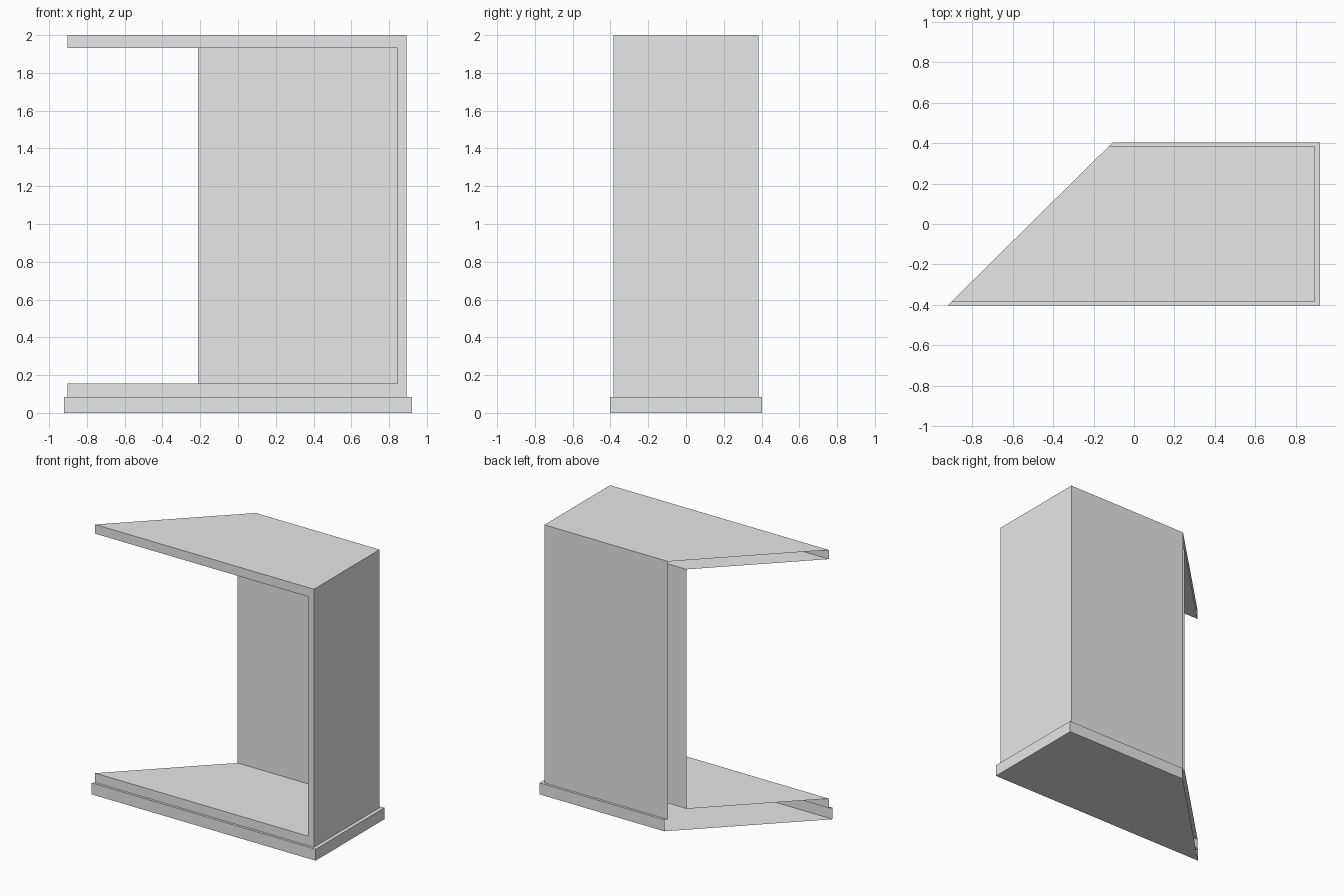
import bpy
import bmesh

# Remove the default cube only
cube = bpy.data.objects.get("Cube")
if cube:
    bpy.data.objects.remove(cube, do_unlink=True)

grey = bpy.data.materials.new("plain_grey")
grey.use_nodes = True
colour = (0.8, 0.8, 0.8, 1)
grey.diffuse_color = colour
grey.node_tree.nodes["Principled BSDF"].inputs["Base Color"].default_value = colour

# Main levels and plan sizes
LEDGE, FLOOR, CEILING, TOP = 0.085, 0.155, 1.932, 2.0
SHELL_X, SHELL_Y = 0.893, 0.385
PLINTH_X, PLINTH_Y = 0.92, 0.403
LINING_X, LINING_Y = 0.845, 0.297


def cut_x(y):
    """Where the slanting open end crosses a given depth."""
    return -0.921 + (y + PLINTH_Y) * 1.012


def plan(right, front, back):
    """Four-cornered plan, from the front left tip round to the back."""
    return [(cut_x(front), front), (right, front), (right, back), (cut_x(back), back)]


def make(name, faces):
    bm = bmesh.new()
    for face in faces:
        bm.faces.new([bm.verts.new(p) for p in face])
    bmesh.ops.remove_doubles(bm, verts=bm.verts, dist=0.0005)
    mesh = bpy.data.meshes.new(name)
    bm.to_mesh(mesh)
    bm.free()
    mesh.materials.append(grey)
    obj = bpy.data.objects.new(name, mesh)
    bpy.context.collection.objects.link(obj)


def level(points, z):
    return [(x, y, z) for x, y in points]


def walls(points, low, high):
    """Upright sheets along an open path."""
    return [[(*a, low), (*b, low), (*b, high), (*a, high)]
            for a, b in zip(points, points[1:])]


def flipped(faces):
    return [face[::-1] for face in faces]


shell = plan(SHELL_X, -SHELL_Y, SHELL_Y)
plinth = plan(PLINTH_X, -PLINTH_Y, PLINTH_Y)
lining = plan(LINING_X, -SHELL_Y, LINING_Y)

# Outer casing: right side, back and top
make("outer_casing", walls(shell[1:], LEDGE, TOP) + [level(shell, TOP)])

# Front frame: strips below, above and right of the opening
tip, corner = shell[0], shell[1]
inner = lining[1]
make("front_frame", walls([tip, inner], LEDGE, FLOOR)
     + walls([tip, inner], CEILING, TOP)
     + walls([inner, corner], LEDGE, TOP))

# Inner lining: floor, ceiling, right side and back
make("inner_lining", flipped(walls(lining[1:], FLOOR, CEILING))
     + [level(lining, FLOOR), level(lining, CEILING)[::-1]])

# Plinth: sides, underside and narrow ledge around the casing
ledge = [[(*a, LEDGE), (*b, LEDGE), (*d, LEDGE), (*c, LEDGE)]
         for a, b, c, d in zip(plinth, plinth[1:], shell, shell[1:])]
make("plinth", walls(plinth, 0, LEDGE) + [level(plinth, 0)[::-1]] + ledge)
